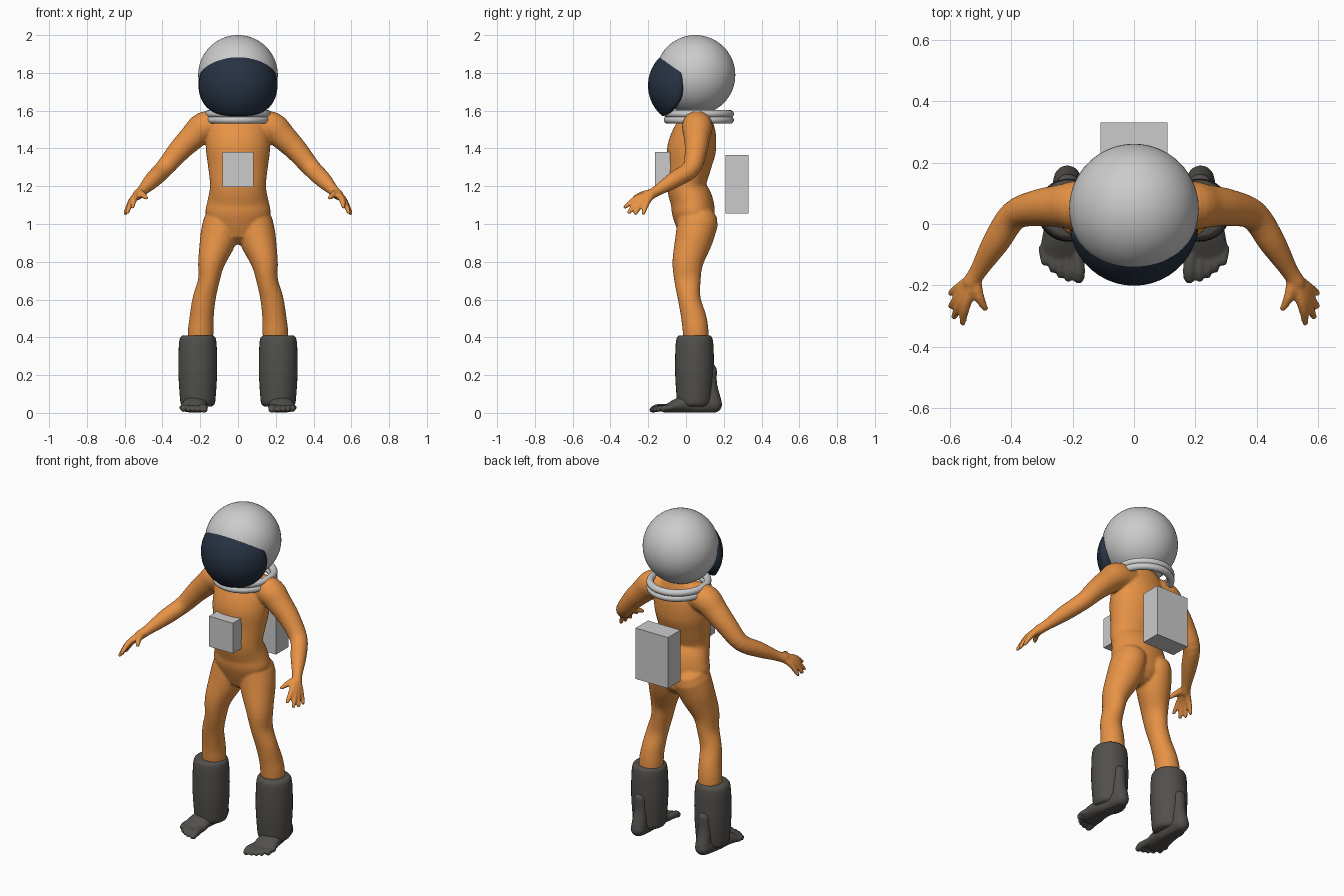
import bpy, bmesh, math
from mathutils import Vector

if "Cube" in bpy.data.objects:
    bpy.data.objects.remove(bpy.data.objects["Cube"])


def material(name, rgb):
    m = bpy.data.materials.new(name)
    m.diffuse_color = (*rgb, 1)
    m.use_nodes = True
    m.node_tree.nodes["Principled BSDF"].inputs["Base Color"].default_value = m.diffuse_color
    return m


ORANGE = material("orange_suit", (0.80, 0.29, 0.06))
DARK = material("dark_boot", (0.085, 0.08, 0.072))
GLASS = material("dark_visor", (0.02, 0.032, 0.055))


def finish(name, bm, mat=None, smooth=True):
    bmesh.ops.recalc_face_normals(bm, faces=bm.faces)
    me = bpy.data.meshes.new(name)
    bm.to_mesh(me)
    bm.free()
    ob = bpy.data.objects.new(name, me)
    bpy.context.collection.objects.link(ob)
    if mat:
        me.materials.append(mat)
    for p in me.polygons:
        p.use_smooth = smooth
    return ob


def spline(pts, n=4):
    """Catmull-Rom through points of any dimension."""
    out = []
    for i in range(len(pts) - 1):
        a, b, c, d = (pts[max(i - 1, 0)], pts[i], pts[i + 1], pts[min(i + 2, len(pts) - 1)])
        for k in range(n):
            t = k / n
            out.append([0.5 * (2 * q + (r - p) * t + (2 * p - 5 * q + 4 * r - s) * t * t
                               + (3 * q - p - 3 * r + s) * t ** 3) for p, q, r, s in zip(a, b, c, d)])
    return out + [list(pts[-1])]


def tube(bm, pts, side=1, round_ends=True, seg=24, steps=4):
    """Loft of ellipses; each point is x, y, z, radius a (along x), radius b."""
    pts = spline([(p[0] * side, *p[1:4], p[-1]) for p in pts], steps)
    cen = [Vector(p[:3]) for p in pts]
    sections = []
    for i, p in enumerate(pts):
        d = (cen[min(i + 1, len(cen) - 1)] - cen[max(i - 1, 0)]).normalized()
        sections.append((cen[i], d, p[3], p[4]))
    if round_ends:
        def cap(sec, sign):
            c, d, a, b = sec
            r = min(a, b)
            return [(c + d * sign * r * math.sin(t), d, a * math.cos(t), b * math.cos(t)) for t in (0.5, 1.0, 1.4)]
        sections = cap(sections[0], -1)[::-1] + sections + cap(sections[-1], 1)
    rings = []
    for c, d, a, b in sections:
        u = (Vector((1, 0, 0)) - d * d.x).normalized()
        v = d.cross(u)
        rings.append([bm.verts.new(c + u * a * math.cos(t) + v * b * math.sin(t))
                      for t in (2 * math.pi * k / seg for k in range(seg))])
    for r0, r1 in zip(rings, rings[1:]):
        for k in range(seg):
            bm.faces.new((r0[k], r0[(k + 1) % seg], r1[(k + 1) % seg], r1[k]))
    bm.faces.new(rings[0][::-1])
    bm.faces.new(rings[-1])


def fuse(ob, voxel, iterations):
    r = ob.modifiers.new("fuse", 'REMESH')
    r.mode = 'VOXEL'
    r.voxel_size = voxel
    r.use_smooth_shade = True
    s = ob.modifiers.new("soften", 'SMOOTH')
    s.factor = 0.5
    s.iterations = iterations


# Suit body: torso, legs, arms and fingers fused into one skin
bm = bmesh.new()
tube(bm, [(0, .05, .99, .15, .10), (0, .04, 1.06, .172, .113), (0, .03, 1.12, .162, .112),
          (0, .003, 1.2, .148, .104), (0, .015, 1.3, .158, .116), (0, .03, 1.4, .17, .129),
          (0, .05, 1.5, .165, .11), (0, .06, 1.56, .14, .08), (0, .06, 1.61, .08, .065)], seg=40)
for s in (-1, 1):
    tube(bm, [(.088, .062, 1.01, .096, .108), (.105, .042, .92, .097, .10), (.14, .01, .8, .072, .082),
              (.155, .008, .7, .057, .07), (.18, .018, .6, .061, .06), (.193, .042, .5, .064, .067),
              (.198, .052, .42, .068, .068), (.2, .06, .3, .06, .06)], s)
    tube(bm, [(.1, .06, 1.525, .075), (.18, .06, 1.512, .081), (.24, .058, 1.46, .07),
              (.31, .053, 1.39, .06), (.39, .028, 1.295, .049), (.45, -.06, 1.235, .044),
              (.505, -.15, 1.178, .029), (.53, -.19, 1.155, .028)], s)
    for knuckle, tip in [((.565, -.205, 1.118), (.597, -.225, 1.058)),
                         ((.565, -.23, 1.12), (.596, -.267, 1.056)),
                         ((.56, -.25, 1.125), (.586, -.302, 1.062)),
                         ((.548, -.262, 1.135), (.558, -.322, 1.09)),
                         ((.505, -.235, 1.155), (.485, -.275, 1.138))]:
        tube(bm, [(.52, -.175, 1.165, .022), (*knuckle, .0175), (*tip, .011)], s, seg=12)
fuse(finish("suit_body", bm, ORANGE), .007, 4)

for s, label in ((-1, "left"), (1, "right")):
    # Boot foot with heel and toes
    bm = bmesh.new()
    tube(bm, [(.215, .128, .225, .038, .036), (.216, .125, .15, .04, .04), (.216, .138, .06, .044, .05)], s)
    tube(bm, [(.217, .145, .045, .046, .046), (.222, .06, .05, .055, .06), (.23, -.03, .042, .066, .042),
              (.234, -.09, .026, .072, .026), (.234, -.115, .02, .066, .018)], s)
    for x, y, r in ((.18, -.175, .021), (.214, -.176, .0145), (.24, -.165, .014),
                    (.264, -.148, .014), (.29, -.122, .014)):
        tube(bm, [(x + .008, -.08, .028, r), (x, y * .5 - .06, .027, r), (x, y, .017, r * .9)], s, seg=12)
    for v in bm.verts:
        v.co.z = max(v.co.z, 0.002)
    fuse(finish("boot_foot_" + label, bm, DARK), .006, 3)

    # Boot shaft
    bm = bmesh.new()
    tube(bm, [(.213, .045, z, r) for z, r in ((.035, .075), (.05, .09), (.1, .096), (.22, .103),
                                              (.34, .101), (.39, .096), (.405, .088), (.41, .08))],
         s, False, 32, 3)
    shaft = finish("boot_shaft_" + label, bm, DARK)

# Helmet shell
bm = bmesh.new()
bmesh.ops.create_uvsphere(bm, u_segments=64, v_segments=32, radius=.211)
bmesh.ops.translate(bm, verts=bm.verts, vec=(0, .05, 1.789))
finish("helmet", bm)

# Visor: rounded patch of a sphere set forward of the helmet
bm = bmesh.new()
N, R, mid = 64, .211, Vector((0, .01, 1.733))


def visor_point(t, f, r=R):
    c, s = math.cos(t), math.sin(t)
    k = f / (abs(c) ** 2.6 + abs(s) ** 2.6) ** (1 / 2.6)
    lon, lat = k * c * math.radians(82), k * s * math.radians(50)
    return mid + r * Vector((math.cos(lat) * math.sin(lon), -math.cos(lat) * math.cos(lon), math.sin(lat)))


levels = [(i / 10, R) for i in range(1, 11)] + [(1, R * .8)]
rings = [[bm.verts.new(visor_point(2 * math.pi * k / N, f, r)) for k in range(N)] for f, r in levels]
for r0, r1 in zip(rings, rings[1:]):
    for k in range(N):
        bm.faces.new((r0[k], r0[(k + 1) % N], r1[(k + 1) % N], r1[k]))
centre = bm.verts.new(visor_point(0, 0))
for k in range(N):
    bm.faces.new((centre, rings[0][k], rings[0][(k + 1) % N]))
finish("visor", bm, GLASS)

# Neck rings
for i, (z, major) in enumerate(((1.551, .157), (1.583, .157))):
    bpy.ops.mesh.primitive_torus_add(major_segments=48, minor_segments=16, major_radius=major,
                                     minor_radius=.02, location=(0, .068, z))
    ring = bpy.context.object
    ring.name = "neck_ring_%d" % (i + 1)
    ring.scale = (1, 1.05, 1)
    bpy.ops.object.shade_smooth()

# Chest control box and life support pack
for name, lo, hi in (("chest_box", (-.081, -.165, 1.197), (.081, -.06, 1.382)),
                     ("life_support_pack", (-.109, .21, 1.055), (.109, .33, 1.365))):
    bm = bmesh.new()
    bmesh.ops.create_cube(bm, size=1)
    for v in bm.verts:
        v.co = [(a + b) / 2 + c * (b - a) for a, b, c in zip(lo, hi, v.co)]
    finish(name, bm, smooth=False)
